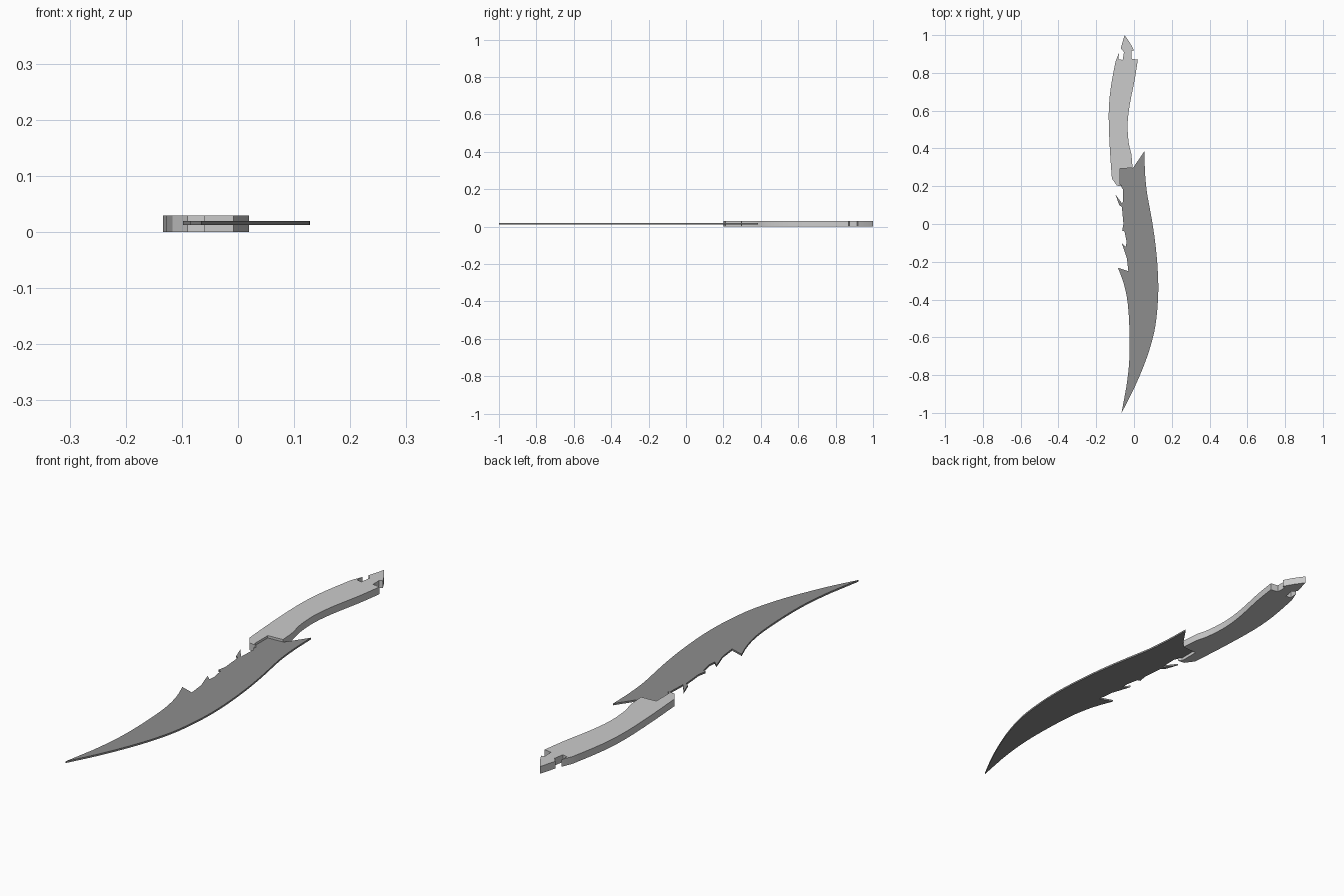
import bpy, bmesh

if "Cube" in bpy.data.objects:
    bpy.data.objects.remove(bpy.data.objects["Cube"])


def catmull(points, steps=3):
    """Smooth open run through the given points."""
    out = []
    for i in range(len(points) - 1):
        p0, p1 = points[max(i - 1, 0)], points[i]
        p2, p3 = points[i + 1], points[min(i + 2, len(points) - 1)]
        for s in range(steps):
            t = s / steps
            out.append(tuple(0.5 * (2 * b + (c - a) * t + (2 * a - 5 * b + 4 * c - d) * t**2
                                    + (3 * b - a - 3 * c + d) * t**3)
                             for a, b, c, d in zip(p0, p1, p2, p3)))
    return out + [points[-1]]


def slab(name, outline, z0, z1):
    """Flat plate: outline in the xy plane, extruded from z0 to z1."""
    bm = bmesh.new()
    face = bm.faces.new([bm.verts.new((x, y, z0)) for x, y in outline])
    ext = bmesh.ops.extrude_face_region(bm, geom=[face])
    for v in ext["geom"]:
        if isinstance(v, bmesh.types.BMVert):
            v.co.z = z1
    bmesh.ops.recalc_face_normals(bm, faces=bm.faces)
    bmesh.ops.triangulate(bm, faces=[f for f in bm.faces if len(f.verts) > 4])
    mesh = bpy.data.meshes.new(name)
    bm.to_mesh(mesh)
    bm.free()
    obj = bpy.data.objects.new(name, mesh)
    bpy.context.collection.objects.link(obj)
    bpy.ops.object.select_all(action='DESELECT')
    obj.select_set(True)
    bpy.context.view_layer.objects.active = obj
    bpy.ops.object.shade_smooth_by_angle()
    return obj


# Blade: curved cutting edge, curved spine, then the barbs back to the guard
edge = catmull([(0.055, 0.385), (0.058, 0.28), (0.068, 0.17), (0.095, 0.02), (0.115, -0.12),
                (0.127, -0.27), (0.127, -0.40), (0.113, -0.54), (0.088, -0.645),
                (0.052, -0.75), (-0.004, -0.88), (-0.066, -1.0)])
spine = catmull([(-0.04, -0.86), (-0.026, -0.74), (-0.023, -0.60), (-0.032, -0.43),
                 (-0.053, -0.32), (-0.085, -0.232)])
barbs = [(-0.03, -0.25), (-0.038, -0.18), (-0.065, -0.10), (-0.042, -0.122), (-0.04, -0.09),
         (-0.05, -0.04), (-0.063, -0.035), (-0.056, 0.0), (-0.064, 0.09), (-0.078, 0.10),
         (-0.098, 0.155), (-0.06, 0.105), (-0.057, 0.18), (-0.074, 0.21),
         (-0.073, 0.293), (-0.005, 0.297)]
blade = slab("blade", edge + spine + barbs, 0.0125, 0.0195)
steel = bpy.data.materials.new("dark_steel")
steel.diffuse_color = (0.27, 0.27, 0.27, 1)
steel.use_nodes = True
steel.node_tree.nodes["Principled BSDF"].inputs["Base Color"].default_value = steel.diffuse_color
blade.data.materials.append(steel)

# Handle: notched pommel, two curved sides, end cut around the blade
pommel = [(-0.08, 0.905), (-0.082, 0.873), (-0.06, 0.868), (-0.053, 0.91), (-0.07, 0.93),
          (-0.05, 1.0), (-0.022, 0.96), (0.0, 0.92), (-0.013, 0.915), (-0.012, 0.875)]
right = catmull([(0.02, 0.87), (0.004, 0.765), (-0.022, 0.635), (-0.034, 0.53),
                 (-0.028, 0.43), (-0.014, 0.37), (-0.008, 0.297)])
guard = [(-0.073, 0.293), (-0.073, 0.21), (-0.06, 0.20), (-0.09, 0.203)]
left = catmull([(-0.117, 0.24), (-0.128, 0.40), (-0.134, 0.58), (-0.124, 0.715), (-0.098, 0.86)])
slab("handle", pommel + right + guard + left, 0.0, 0.029)
